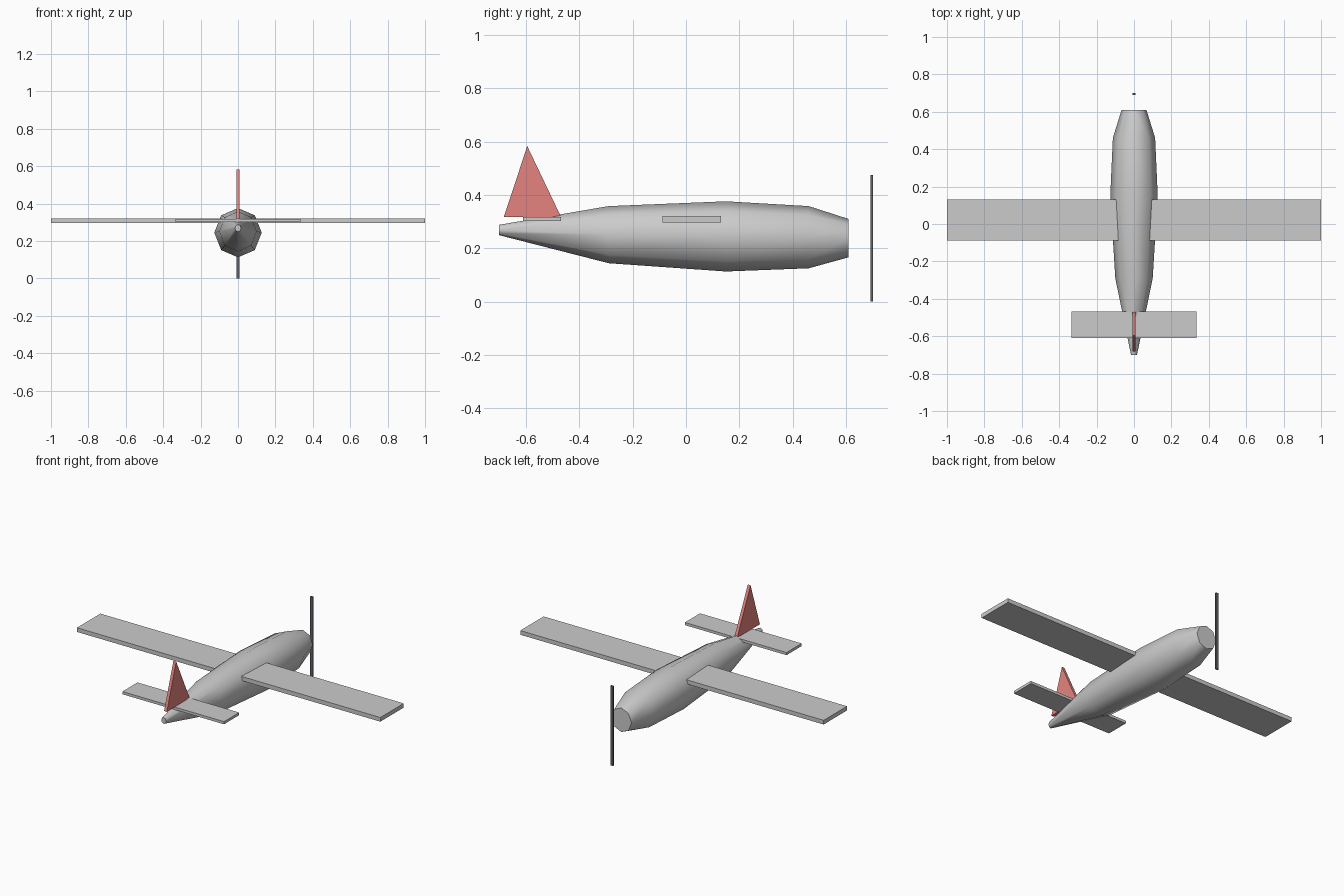
import bpy, bmesh, math

if "Cube" in bpy.data.objects:
    bpy.data.objects.remove(bpy.data.objects["Cube"])


def material(name, color):
    m = bpy.data.materials.new(name)
    m.diffuse_color = color
    m.use_nodes = True
    m.node_tree.nodes["Principled BSDF"].inputs["Base Color"].default_value = m.diffuse_color
    return m


def finish(bm, name, mat=None):
    bmesh.ops.recalc_face_normals(bm, faces=bm.faces)
    mesh = bpy.data.meshes.new(name)
    bm.to_mesh(mesh)
    bm.free()
    ob = bpy.data.objects.new(name, mesh)
    bpy.context.collection.objects.link(ob)
    if mat:
        mesh.materials.append(mat)
    return ob


def box(name, lo, hi, mat=None):
    bm = bmesh.new()
    bmesh.ops.create_cube(bm, size=1)
    for v in bm.verts:
        v.co = [(a + b) / 2 + c * (b - a) for a, b, c in zip(lo, hi, v.co)]
    return finish(bm, name, mat)


red = material("red", (0.78, 0.23, 0.21, 1))
dark = material("dark", (0.11, 0.12, 0.14, 1))

# fuselage: octagonal stations (y, half width, bottom z, top z), tail to nose
stations = [
    (-0.70, 0.016, 0.249, 0.288),
    (-0.29, 0.100, 0.144, 0.358),
    (0.15, 0.127, 0.113, 0.376),
    (0.46, 0.113, 0.125, 0.358),
    (0.609, 0.067, 0.166, 0.310),
]
SIDES = 8
bm = bmesh.new()
rings = []
for y, w, z0, z1 in stations:
    ring = []
    for i in range(SIDES):
        a = math.tau * i / SIDES
        ring.append(bm.verts.new((w * math.cos(a), y, (z0 + z1) / 2 + (z1 - z0) / 2 * math.sin(a))))
    rings.append(ring)
for r0, r1 in zip(rings, rings[1:]):
    for i in range(SIDES):
        j = (i + 1) % SIDES
        bm.faces.new((r0[i], r0[j], r1[j], r1[i]))
bm.faces.new(rings[0])
bm.faces.new(rings[-1])
fuselage = finish(bm, "fuselage")
bpy.context.view_layer.objects.active = fuselage
fuselage.select_set(True)
bpy.ops.object.shade_smooth_by_angle(angle=math.radians(60))

# wing and tailplane slabs
box("wing", (-1, -0.088, 0.296), (1, 0.132, 0.321))
box("tailplane", (-0.335, -0.61, 0.302), (0.335, -0.468, 0.318))

# triangular tail fin
bm = bmesh.new()
profile = [(-0.683, 0.317), (-0.468, 0.317), (-0.595, 0.583)]
face = bm.faces.new([bm.verts.new((-0.009, y, z)) for y, z in profile])
ext = bmesh.ops.extrude_face_region(bm, geom=[face])
for v in ext["geom"]:
    if isinstance(v, bmesh.types.BMVert):
        v.co.x = 0.009
finish(bm, "tail_fin", red)

# propeller blade, standing clear of the nose
box("propeller", (-0.009, 0.691, 0), (0.009, 0.70, 0.475), dark)
